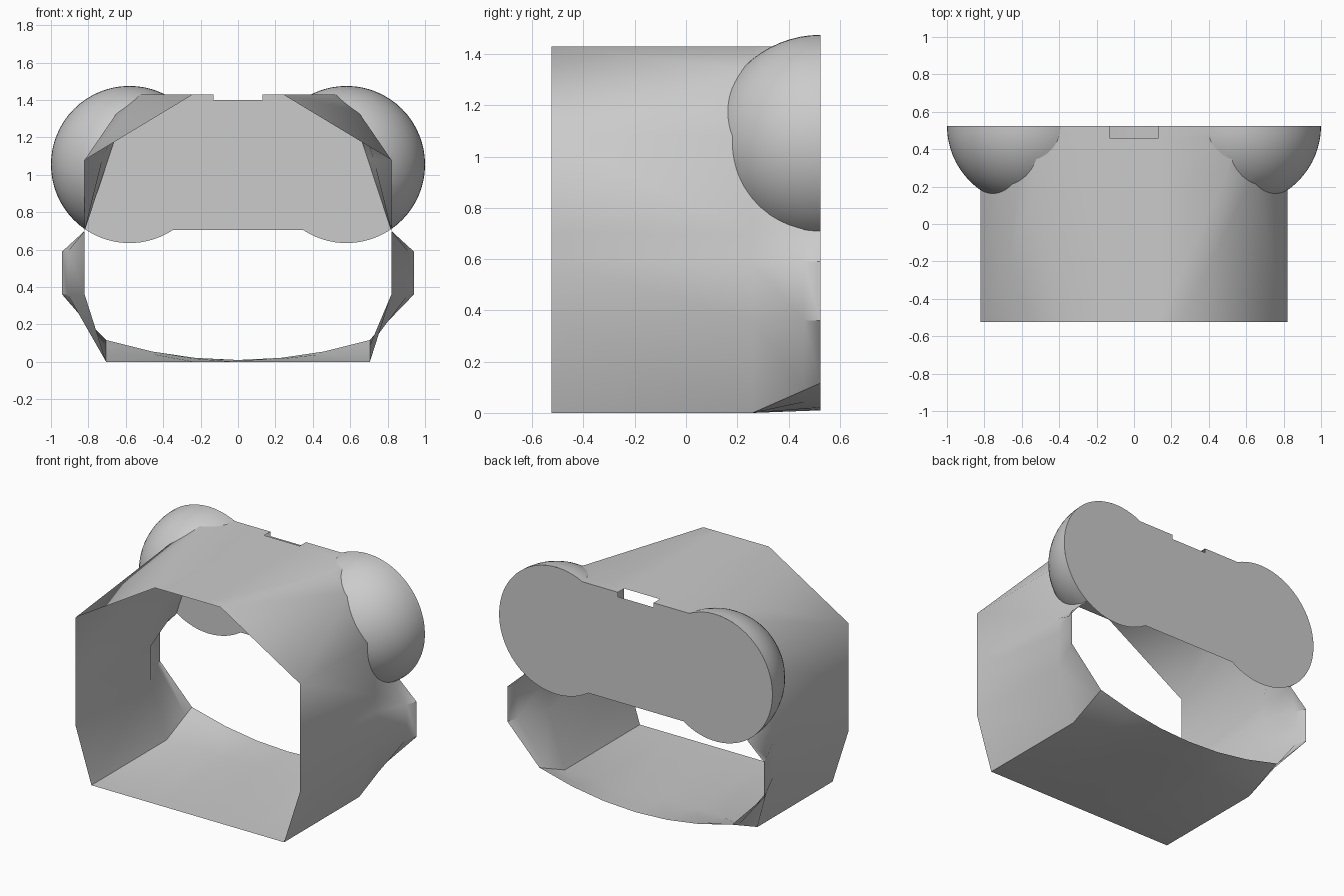
import bpy, bmesh, math
from mathutils import Vector

if "Cube" in bpy.data.objects:
    bpy.data.objects.remove(bpy.data.objects["Cube"])

F, B = -0.525, 0.525            # front and back planes
CX, CZ, R = 0.58, 1.055, 0.42   # rear lobes


def lerp(a, b, t):
    return a + (b - a) * t


def ring(y):
    """Closed shell cross-section at depth y."""
    t = min(1, (y - F) / (B - F))
    u = min(1, max(0, (y - 0.26) / (B - 0.26)))     # rear flare
    half = [(0.13, 1.43), (lerp(0.24, CX, t), 1.43),
            (lerp(0.82, CX, t), lerp(1.08, 1.43, t)),
            (0.82 - 0.125 * u, 1.08), (0.82, 0.70),
            (0.82 + 0.12 * u, 0.59), (0.82 + 0.12 * u, 0.36)]
    half += [(x, u * (0.01 + 0.105 * (x / 0.7) ** 2)) for x in (0.705, 0.46, 0.23)]
    pts = half + [(0, 0.01 * u)] + [(-x, z) for x, z in reversed(half)]
    return [Vector((x, y, z)) for x, z in pts]


def make(name, bm):
    me = bpy.data.meshes.new(name)
    bm.to_mesh(me)
    bm.free()
    ob = bpy.data.objects.new(name, me)
    bpy.context.collection.objects.link(ob)
    return ob


def smooth(ob, deg=30):
    bpy.ops.object.select_all(action='DESELECT')
    ob.select_set(True)
    bpy.context.view_layer.objects.active = ob
    bpy.ops.object.shade_smooth_by_angle(angle=math.radians(deg))


def loft(name, ys, solid=False):
    bm = bmesh.new()
    rings = [[bm.verts.new(p) for p in ring(y)] for y in ys]
    n = len(rings[0])
    for k, (a, b) in enumerate(zip(rings, rings[1:])):
        for i in range(n):
            # leave the notch open at the rear of the roof
            if not solid and k == len(rings) - 2 and i == n - 1:
                continue
            j = (i + 1) % n
            bm.faces.new((a[i], a[j], b[j], b[i]))
    if solid:
        bm.faces.new(rings[0])
        bm.faces.new(rings[-1])
    bmesh.ops.remove_doubles(bm, verts=bm.verts[:], dist=1e-4)
    if solid:
        bmesh.ops.triangulate(bm, faces=bm.faces[:])
    bmesh.ops.recalc_face_normals(bm, faces=bm.faces[:])
    return make(name, bm)


# Open tubular shell
rows = [F, 0.26, 0.46, B]
smooth(loft("shell", rows), 40)

# Solid copy of the shell used to trim the lobes
cutter = loft("lobe_cutter", rows + [1.3], solid=True)
cutter.hide_render = True
cutter.hide_set(True)

# Rounded lobes, kept only outside the shell
for side, label in ((1, "right"), (-1, "left")):
    centre = Vector((side * CX, B, CZ))
    bm = bmesh.new()
    bmesh.ops.create_uvsphere(bm, u_segments=64, v_segments=32, radius=R)
    for v in bm.verts:
        v.co = centre + Vector((v.co.x, v.co.z, -v.co.y))
    bmesh.ops.recalc_face_normals(bm, faces=bm.faces[:])
    ob = make(label + "_lobe", bm)
    mod = ob.modifiers.new("trim", 'BOOLEAN')
    mod.operation, mod.solver, mod.object = 'DIFFERENCE', 'EXACT', cutter
    bpy.context.view_layer.update()
    me = bpy.data.meshes.new_from_object(
        ob.evaluated_get(bpy.context.evaluated_depsgraph_get()))
    ob.modifiers.clear()
    bm = bmesh.new()
    bm.from_mesh(me)
    bmesh.ops.bisect_plane(bm, geom=bm.verts[:] + bm.edges[:] + bm.faces[:],
                           plane_co=(0, B, 0), plane_no=(0, 1, 0), clear_outer=True)
    drop = []
    for f in bm.faces:          # remove the cut faces, keep the curved skin
        d = f.calc_center_median() - centre
        if d.length < 0.975 * R or f.normal.dot(d.normalized()) < 0.85:
            drop.append(f)
    bmesh.ops.delete(bm, geom=drop, context='FACES')
    bm.to_mesh(ob.data)
    bm.free()
    smooth(ob)

# Flat back plate: a bar with a round lobe at each end and a notch on top
top, low = 1.43, 0.705
a0 = math.acos(-math.sqrt(R * R - (top - CZ) ** 2) / R)
a1 = -math.acos(-math.sqrt(R * R - (CZ - low) ** 2) / R)
half = [(0.13, 1.40), (0.13, top)]
for i in range(49):
    a = lerp(a0, a1, i / 48)
    half.append((CX + R * math.cos(a), CZ + R * math.sin(a)))
outline = half + [(-x, z) for x, z in reversed(half)]
bm = bmesh.new()
bm.faces.new([bm.verts.new((x, B, z)) for x, z in outline])
bm.normal_update()
for f in bm.faces:
    if f.normal.y < 0:
        f.normal_flip()
make("back_plate", bm)
